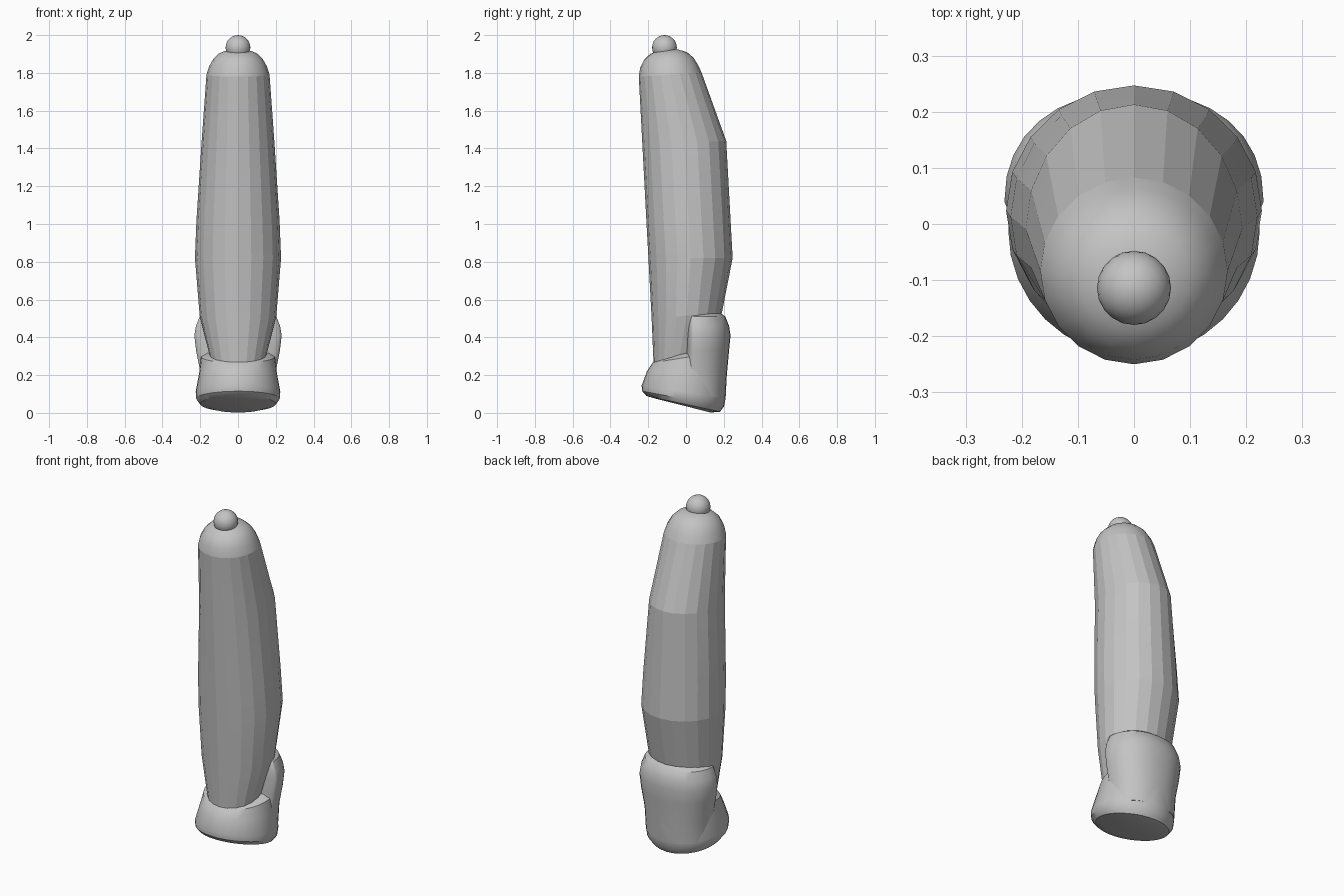
import bpy, bmesh
from math import sin, cos, pi, copysign

cube = bpy.data.objects.get("Cube")
if cube:
    bpy.data.objects.remove(cube, do_unlink=True)

grey = bpy.data.materials.new("plain grey")
grey.use_nodes = True
grey.diffuse_color = (0.55, 0.55, 0.55, 1)
grey.node_tree.nodes["Principled BSDF"].inputs["Base Color"].default_value = (0.55, 0.55, 0.55, 1)


def finish(name, bm, angle):
    bmesh.ops.recalc_face_normals(bm, faces=bm.faces)
    mesh = bpy.data.meshes.new(name)
    bm.to_mesh(mesh)
    bm.free()
    mesh.materials.append(grey)
    obj = bpy.data.objects.new(name, mesh)
    bpy.context.collection.objects.link(obj)
    bpy.ops.object.select_all(action='DESELECT')
    obj.select_set(True)
    bpy.context.view_layer.objects.active = obj
    bpy.ops.object.shade_smooth_by_angle(angle=angle)
    return obj


def loft(name, rings, sides, angle, widest=None, power=1.0):
    """Each ring: front y, front z, back y, back z, half width."""
    bm = bmesh.new()
    loops = []
    for yf, zf, yb, zb, hx in rings:
        mid = (yf + yb) / 2 if widest is None else widest
        loop = []
        for i in range(sides):
            a = 2 * pi * i / sides
            c, s = (copysign(abs(v) ** power, v) for v in (cos(a), sin(a)))
            y = mid + s * ((yb - mid) if s > 0 else (mid - yf))
            z = zf + (zb - zf) * (y - yf) / (yb - yf)
            loop.append(bm.verts.new((hx * c, y, z)))
        loops.append(loop)
    for low, high in zip(loops, loops[1:]):
        for i in range(sides):
            j = (i + 1) % sides
            bm.faces.new((low[i], low[j], high[j], high[i]))
    bm.faces.new(loops[0])
    bm.faces.new(loops[-1])
    return finish(name, bm, angle)


# Tall faceted body
loft("body", [
    (-0.172, 0.265, 0.10, 0.30, 0.145),
    (-0.182, 0.50, 0.19, 0.53, 0.203),
    (-0.199, 0.82, 0.247, 0.82, 0.228),
    (-0.21, 1.02, 0.236, 1.02, 0.22),
    (-0.231, 1.42, 0.213, 1.44, 0.193),
    (-0.25, 1.78, 0.083, 1.80, 0.167),
], 20, 0.12)

# Rounded cap and the ball on top
loft("cap", [
    (-0.25, 1.78, 0.083, 1.80, 0.167),
    (-0.242, 1.83, 0.065, 1.84, 0.153),
    (-0.222, 1.87, 0.04, 1.88, 0.13),
    (-0.19, 1.90, 0.005, 1.91, 0.098),
    (-0.14, 1.92, -0.045, 1.925, 0.048),
], 20, 0.5)
bm = bmesh.new()
bmesh.ops.create_icosphere(bm, subdivisions=3, radius=0.066)
bmesh.ops.translate(bm, verts=bm.verts, vec=(0, -0.114, 1.934))
finish("top_ball", bm, 0.6)

# Foot with a slanted sole
loft("foot", [
    (-0.17, 0.078, 0.13, 0.002, 0.16),
    (-0.21, 0.09, 0.18, 0.006, 0.2),
    (-0.232, 0.115, 0.202, 0.035, 0.221),
    (-0.235, 0.145, 0.21, 0.08, 0.224),
    (-0.207, 0.22, 0.216, 0.2, 0.206),
    (-0.178, 0.265, 0.22, 0.33, 0.196),
    (-0.15, 0.28, 0.18, 0.36, 0.16),
], 32, 0.6)

# Raised heel bulge behind the body
loft("heel", [
    (-0.04, 0.1, 0.206, 0.08, 0.195),
    (-0.01, 0.22, 0.218, 0.22, 0.2),
    (-0.004, 0.33, 0.228, 0.33, 0.222),
    (-0.002, 0.41, 0.236, 0.41, 0.231),
    (0.0, 0.46, 0.228, 0.46, 0.223),
    (0.008, 0.51, 0.208, 0.51, 0.203),
    (0.02, 0.53, 0.18, 0.53, 0.17),
], 32, 0.6, widest=0.04, power=0.9)
